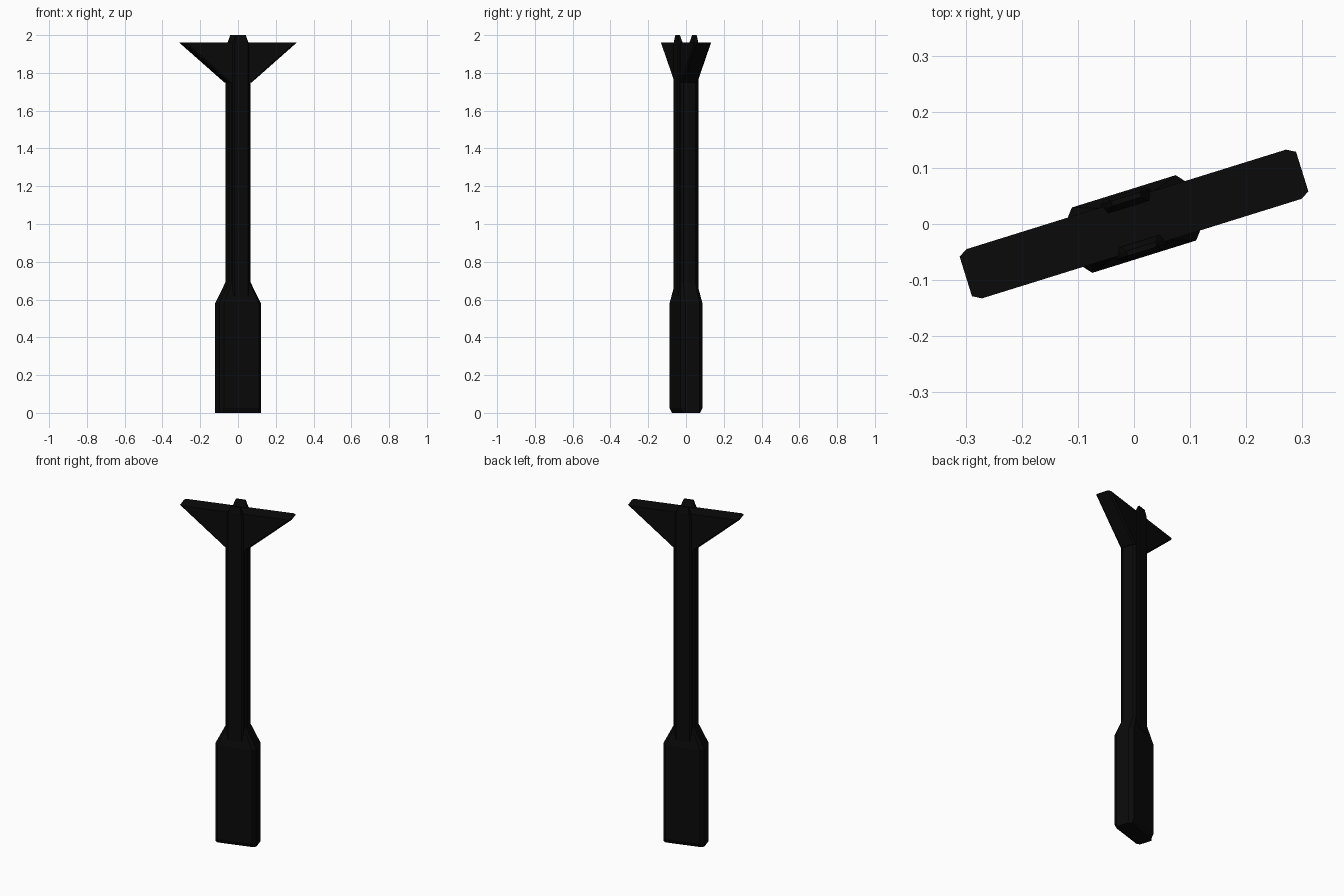
import bpy, bmesh, math
from mathutils import Matrix

cube = bpy.data.objects.get("Cube")
if cube:
    bpy.data.objects.remove(cube)

TURN = Matrix.Rotation(math.radians(17.3), 4, 'Z')

black = bpy.data.materials.new("matte black")
black.use_nodes = True
black.diffuse_color = (0.003, 0.003, 0.003, 1)
bsdf = next(n for n in black.node_tree.nodes if n.type == 'BSDF_PRINCIPLED')
bsdf.inputs["Base Color"].default_value = (0.003, 0.003, 0.003, 1)
bsdf.inputs["Roughness"].default_value = 0.8


def loft(name, rings):
    """Skin a stack of equal-length outlines and cap both ends."""
    bm = bmesh.new()
    rows = [[bm.verts.new(p) for p in ring] for ring in rings]
    n = len(rows[0])
    for a, b in zip(rows, rows[1:]):
        for i in range(n):
            j = (i + 1) % n
            bm.faces.new((a[i], a[j], b[j], b[i]))
    bm.faces.new(rows[0])
    bm.faces.new(rows[-1])
    bmesh.ops.recalc_face_normals(bm, faces=bm.faces)
    bm.transform(TURN)
    mesh = bpy.data.meshes.new(name)
    bm.to_mesh(mesh)
    bm.free()
    mesh.materials.append(black)
    obj = bpy.data.objects.new(name, mesh)
    bpy.context.collection.objects.link(obj)
    return obj


def octagon(z, w, d, cut_w, cut_d):
    """Rectangle with cut corners, half width w and half depth d."""
    a, b = w - cut_w, d - cut_d
    return [(x, y, z) for x, y in ((w, -b), (w, b), (a, d), (-a, d),
                                   (-w, b), (-w, -b), (-a, -d), (a, -d))]


def plate(y, half_outline):
    """Upright symmetric outline at depth y, from (half width, z) pairs."""
    right = [(w, y, z) for w, z in half_outline]
    return right + [(-w, y, z) for w, z in reversed(half_outline)]


# Wide foot block, tapering into the shaft
loft("foot_block", [
    octagon(0, 0.115, 0.048, 0.018, 0.012),
    octagon(0.025, 0.115, 0.061, 0.018, 0.022),
    octagon(0.58, 0.115, 0.061, 0.018, 0.022),
    octagon(0.69, 0.06, 0.045, 0.01, 0.012)])

# Shaft core
loft("shaft", [octagon(z, 0.06, 0.045, 0.01, 0.012) for z in (0.68, 1.94)])

# Flared head with chamfered sloping edges
inner = [(0.055, 1.75), (0.298, 1.96)]
outer = [(0.065, 1.75), (0.314, 1.96)]
loft("flared_head", [plate(-0.046, inner), plate(-0.037, outer),
                     plate(0.037, outer), plate(0.046, inner)])

# Front and back rails, ending in prongs above the head
for side, name in ((-1, "front_rail"), (1, "back_rail")):
    loft(name, [plate(side * y, [(w, 0.62), (w, 1.95), (tip, top)])
                for y, w, tip, top in ((0.032, 0.042, 0.036, 1.965),
                                       (0.042, 0.046, 0.027, 2.0),
                                       (0.051, 0.046, 0.027, 2.0),
                                       (0.057, 0.038, 0.034, 1.965))])
